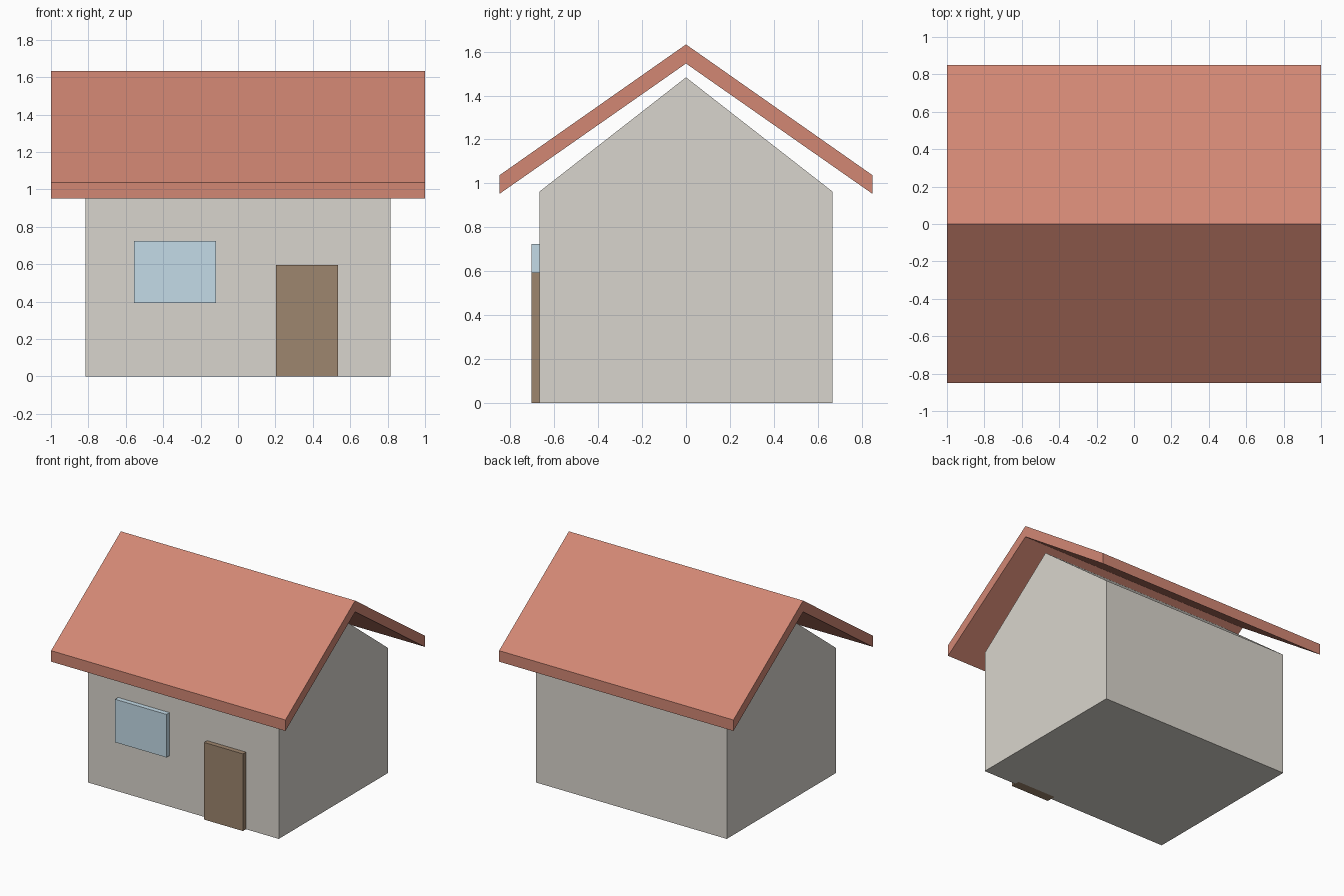
import bpy
import bmesh

if "Cube" in bpy.data.objects:
    bpy.data.objects.remove(bpy.data.objects["Cube"])


def linear(c):
    c /= 255
    return c / 12.92 if c <= 0.04045 else ((c + 0.055) / 1.055) ** 2.4


def material(name, r, g, b):
    mat = bpy.data.materials.new(name)
    mat.diffuse_color = (linear(r), linear(g), linear(b), 1)
    mat.use_nodes = True
    mat.node_tree.nodes["Principled BSDF"].inputs["Base Color"].default_value = mat.diffuse_color
    return mat


def prism(name, profile, x0, x1, mat):
    """Extrude a closed (y, z) profile along x."""
    bm = bmesh.new()
    face = bm.faces.new([bm.verts.new((x0, y, z)) for y, z in profile])
    ext = bmesh.ops.extrude_face_region(bm, geom=[face])["geom"]
    verts = [v for v in ext if isinstance(v, bmesh.types.BMVert)]
    bmesh.ops.translate(bm, verts=verts, vec=(x1 - x0, 0, 0))
    bmesh.ops.recalc_face_normals(bm, faces=bm.faces)
    mesh = bpy.data.meshes.new(name)
    bm.to_mesh(mesh)
    bm.free()
    mesh.materials.append(mat)
    obj = bpy.data.objects.new(name, mesh)
    bpy.context.collection.objects.link(obj)
    return obj


def front_panel(name, x0, x1, z0, z1, mat):
    """Box set into the front wall and standing slightly proud of it."""
    y0, y1 = -0.704, -0.63
    return prism(name, [(y0, z0), (y1, z0), (y1, z1), (y0, z1)], x0, x1, mat)


wall = material("wall_grey", 217, 213, 205)
tile = material("roof_terracotta", 210, 135, 116)
wood = material("door_brown", 158, 134, 110)
glass = material("window_blue", 196, 219, 231)

# Walls with gable ends
prism("walls", [(-0.667, 0), (0.667, 0), (0.667, 0.963), (0, 1.483), (-0.667, 0.963)],
      -0.815, 0.815, wall)

# Overhanging pitched roof
prism("roof", [(-0.85, 0.952), (0, 1.546), (0.85, 0.952),
               (0.85, 1.037), (0, 1.633), (-0.85, 1.037)], -1, 1, tile)

# Front door and window
front_panel("door", 0.203, 0.535, 0, 0.595, wood)
front_panel("window", -0.556, -0.118, 0.393, 0.725, glass)
